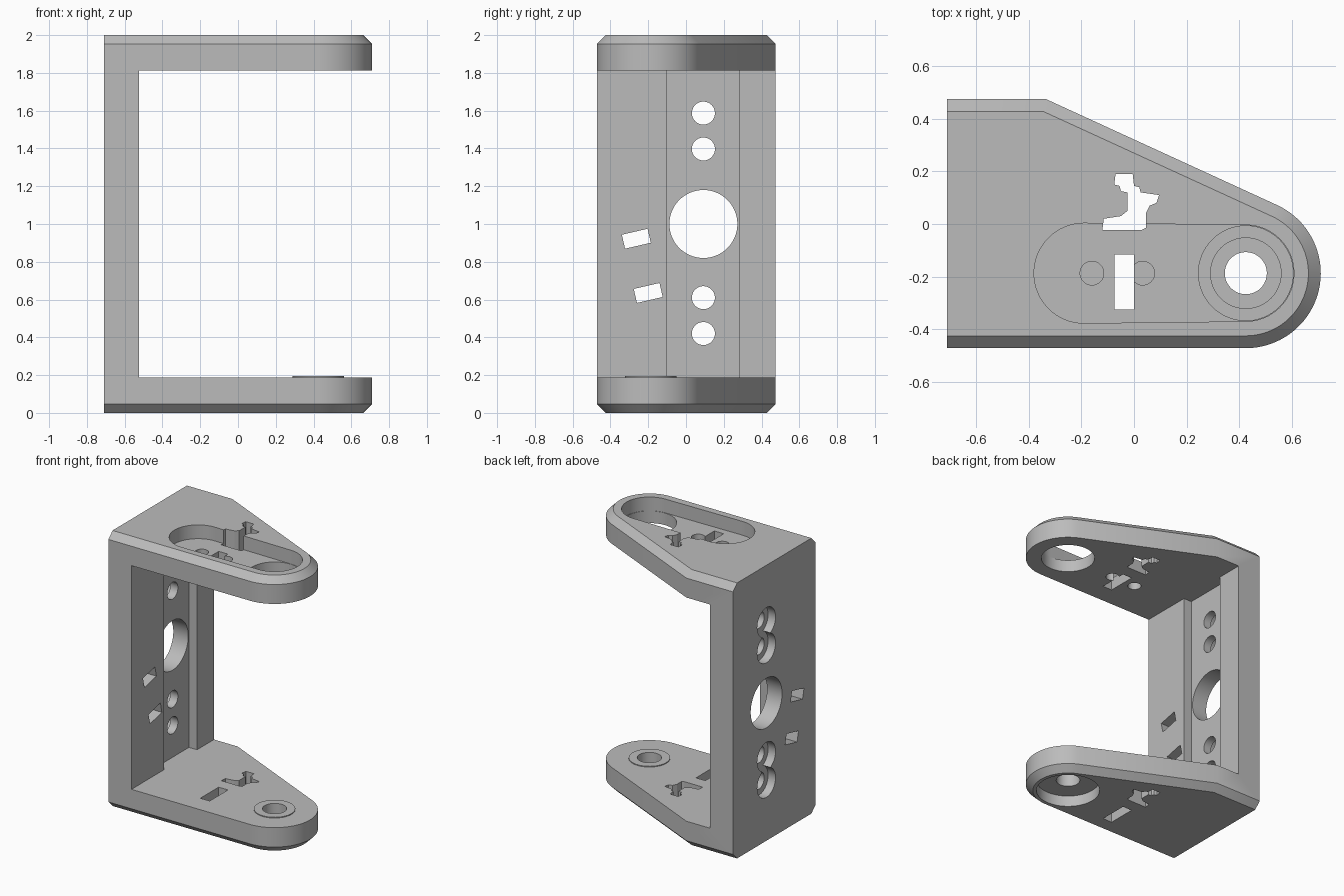
import bpy
import bmesh
from math import sin, cos, radians, hypot, atan2, acos

old = bpy.data.objects.get("Cube")
if old:
    bpy.data.objects.remove(old, do_unlink=True)

grey = bpy.data.materials.new("bracket_grey")
grey.use_nodes = True
grey.diffuse_color = (0.5, 0.5, 0.5, 1)
grey.node_tree.nodes["Principled BSDF"].inputs["Base Color"].default_value = (0.5, 0.5, 0.5, 1)

TIP = (0.425, -0.187)      # pivot centre of both arms
TIP_R = 0.285
THICK = 0.188              # arm thickness
BACK = -0.71


def arc(c, r, a0, a1, n):
    return [(c[0] + r * cos(radians(a0 + (a1 - a0) * i / n)),
             c[1] + r * sin(radians(a0 + (a1 - a0) * i / n))) for i in range(n + 1)]


def circle(c, r, n=64):
    return arc(c, r, 0, 360, n)[:-1]


def loft(name, layers, axis="z"):
    """Solid through equal outlines, given as (height, points)."""
    bm = bmesh.new()
    rings = []
    for h, pts in layers:
        rings.append([bm.verts.new((h, a, b) if axis == "x" else (a, b, h)) for a, b in pts])
    bm.faces.new(rings[0][::-1])
    bm.faces.new(rings[-1])
    n = len(rings[0])
    for low, high in zip(rings, rings[1:]):
        for i in range(n):
            j = (i + 1) % n
            bm.faces.new((low[i], low[j], high[j], high[i]))
    bmesh.ops.recalc_face_normals(bm, faces=bm.faces)
    mesh = bpy.data.meshes.new(name)
    bm.to_mesh(mesh)
    bm.free()
    mesh.materials.append(grey)
    ob = bpy.data.objects.new(name, mesh)
    bpy.context.collection.objects.link(ob)
    return ob


def cut(target, pts, lo, hi, axis="z"):
    """Subtract a prism from the target."""
    tool = loft("cutter", [(lo, pts), (hi, pts)], axis)
    tool.hide_render = True
    mod = target.modifiers.new("cut", "BOOLEAN")
    mod.operation = "DIFFERENCE"
    mod.solver = "EXACT"
    mod.object = tool
    bpy.context.view_layer.objects.active = target
    bpy.ops.object.modifier_apply(modifier=mod.name)
    bpy.data.objects.remove(tool, do_unlink=True)


def outline(d):
    """Plan of the bracket, inset by d on all sides but the back."""
    top, corner_x = 0.475, -0.335
    dx, dy = corner_x - TIP[0], top - TIP[1]
    a = atan2(dy, dx) - acos(TIP_R / hypot(dx, dy))
    x = TIP[0] + (TIP_R - d - sin(a) * (dy - d)) / cos(a)
    low = TIP[1] - TIP_R + d
    return ([(BACK, low)] + arc(TIP, TIP_R - d, -90, a * 57.29578, 40)
            + [(x, top - d), (BACK, top - d)])


# Chamfered block, hollowed into a C with a channel in its back wall
CH = 0.047
bracket = loft("bracket", [(0, outline(CH)), (CH, outline(0)),
                           (2 - CH, outline(0)), (2, outline(CH))])
inner, groove = -0.525, -0.59
cut(bracket, [(inner, -1), (1, -1), (1, 1), (inner, 1), (inner, 0.28),
              (groove, 0.28), (groove, -0.1), (inner, -0.1)], THICK, 2 - THICK)

# Back wall: large opening and paired, counterbored screw holes
HOLE_Y = 0.092
cut(bracket, circle((HOLE_Y, 1), 0.18), -1, -0.4, "x")
for z in (0.42, 0.61, 1.397, 1.587):
    cut(bracket, circle((HOLE_Y, z), 0.061, 40), -1, -0.4, "x")
    cut(bracket, circle((HOLE_Y, z), 0.105, 48), -1, BACK + 0.06, "x")

# Back wall: two tilted slots
for y, z in ((-0.263, 0.922), (-0.2, 0.635)):
    c, s = cos(radians(13)), sin(radians(13))
    cut(bracket, [(y + u * c - v * s, z + u * s + v * c)
                  for u, v in ((-0.07, -0.038), (0.07, -0.038), (0.07, 0.038), (-0.07, 0.038))],
        -1, -0.4, "x")

# Upper arm: long rounded pocket, pivot hole and two small holes
pocket = arc(TIP, 0.183, -90, 90, 32) + arc((-0.19, TIP[1]), 0.19, 90, 270, 32)
cut(bracket, pocket, 1.9, 2.5)
cut(bracket, circle(TIP, 0.18), 1.5, 1.95)
for x in (-0.16, 0.033):
    cut(bracket, circle((x, TIP[1]), 0.045, 32), 1.5, 1.95)

# Lower arm: pivot bore with a wide counterbore underneath
cut(bracket, circle(TIP, 0.08, 48), -1, 0.5)
cut(bracket, circle(TIP, 0.213), -1, 0.08)

# Both arms: plain slot and stepped cross-shaped opening
cut(bracket, [(-0.075, -0.325), (0, -0.325), (0, -0.115), (-0.075, -0.115)], -1, 3)
cross = [(-.07, .19), (-.005, .19), (0, .145), (.02, .14), (.025, .12), (.095, .11),
         (.085, .08), (.06, .07), (.045, .04), (.045, -.015), (.03, -.022), (-.12, -.022),
         (-.115, .02), (-.05, .03), (-.025, .05), (-.025, .12), (-.05, .125),
         (-.055, .145), (-.075, .15)]
cut(bracket, cross, -1, 3)

# Thin washer face around the lower bore
ring = circle(TIP, 0.136, 48)
washer = loft("washer_face", [(THICK - 0.02, ring), (THICK + 0.006, ring)])
cut(washer, circle(TIP, 0.08, 48), 0, 0.5)

# Smooth curved walls, keep edges sharp
bpy.ops.object.select_all(action="DESELECT")
for ob in (bracket, washer):
    ob.select_set(True)
bpy.context.view_layer.objects.active = bracket
bpy.ops.object.shade_smooth_by_angle(angle=radians(25))
